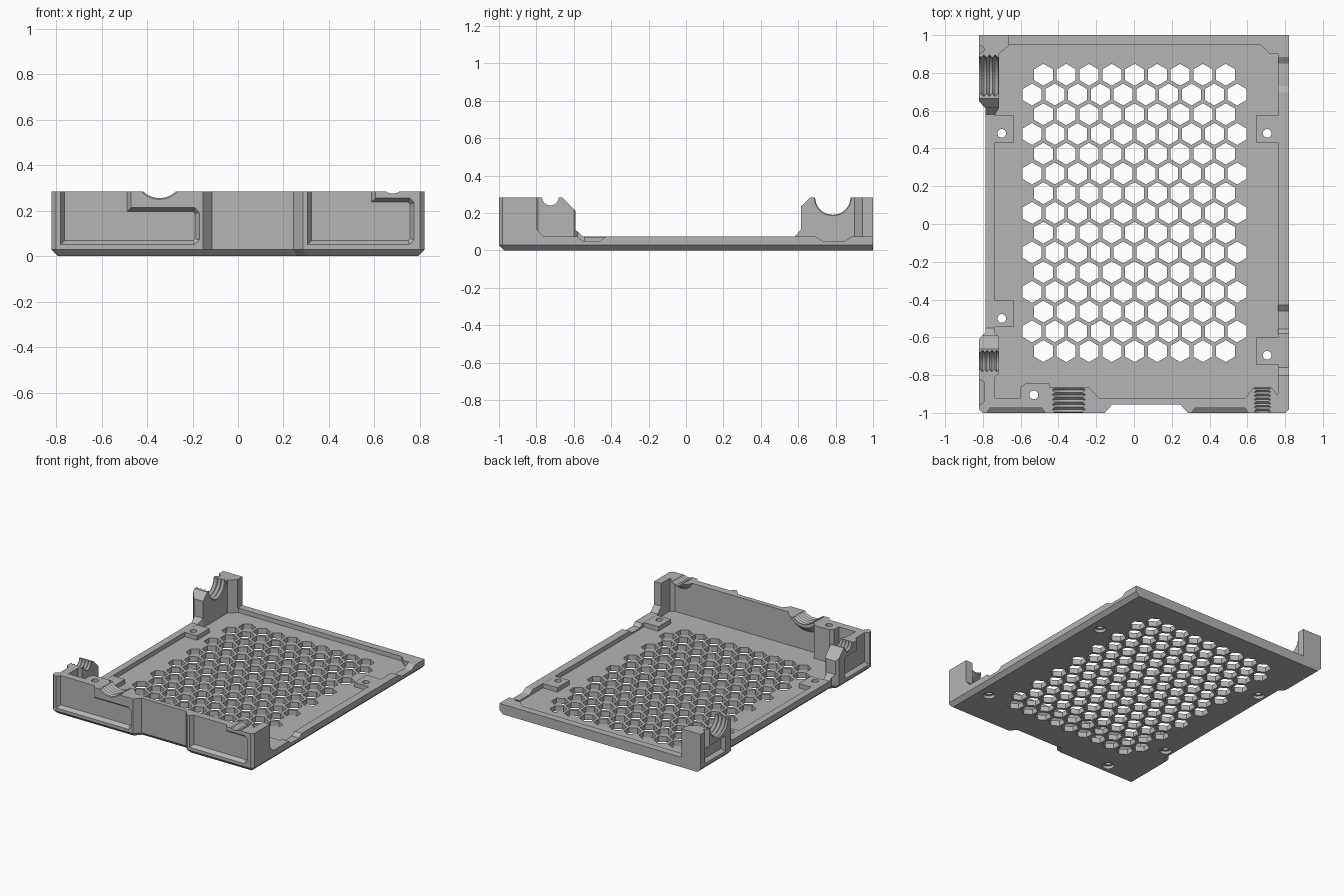
import bpy, bmesh, math
from mathutils import Vector, Matrix

if "Cube" in bpy.data.objects:
    bpy.data.objects.remove(bpy.data.objects["Cube"])

grey = bpy.data.materials.new("plain_grey")
grey.diffuse_color = (0.46, 0.46, 0.46, 1)
grey.use_nodes = True
grey.node_tree.nodes["Principled BSDF"].inputs["Base Color"].default_value = grey.diffuse_color


def finish(name, bm):
    bmesh.ops.recalc_face_normals(bm, faces=bm.faces)
    me = bpy.data.meshes.new(name)
    bm.to_mesh(me)
    bm.free()
    me.materials.append(grey)
    ob = bpy.data.objects.new(name, me)
    bpy.context.collection.objects.link(ob)
    return ob


def inset(pts, d):
    """Shift every side of a counter-clockwise outline inwards by d."""
    out, n = [], len(pts)
    for i in range(n):
        p0, p, p1 = (Vector(pts[(i + k) % n]) for k in (-1, 0, 1))
        a, b = (p - p0).normalized(), (p1 - p).normalized()
        na, nb = Vector((-a.y, a.x)), Vector((-b.y, b.x))
        out.append(tuple(p + (na + nb) * (d / (1 + na.dot(nb)))))
    return out


AXES = {"x": lambda u, v, w: (w, u, v), "y": lambda u, v, w: (u, w, v), "z": lambda u, v, w: (u, v, w)}


def loft(name, axis, layers):
    """Stack matching outlines along an axis: layers = [(position, outline), ...]."""
    bm = bmesh.new()
    rings = [[bm.verts.new(AXES[axis](u, v, w)) for u, v in pts] for w, pts in layers]
    n = len(rings[0])
    for a, b in zip(rings, rings[1:]):
        for i in range(n):
            bm.faces.new((a[i], a[(i + 1) % n], b[(i + 1) % n], b[i]))
    bm.faces.new(rings[0])
    bm.faces.new(rings[-1])
    return finish(name, bm)


def prism(name, axis, pts, lo, hi):
    return loft(name, axis, [(lo, pts), (hi, pts)])


def rect(x0, x1, y0, y1):
    return [(x0, y0), (x1, y0), (x1, y1), (x0, y1)]


def circle(cx, cy, r, n=32):
    return [(cx + r * math.cos(2 * math.pi * i / n), cy + r * math.sin(2 * math.pi * i / n)) for i in range(n)]


def boolean(ob, tool, op):
    m = ob.modifiers.new("cut", "BOOLEAN")
    m.operation, m.object, m.solver = op, tool, "EXACT"
    bpy.context.view_layer.update()
    me = bpy.data.meshes.new_from_object(ob.evaluated_get(bpy.context.evaluated_depsgraph_get()))
    ob.modifiers.clear()
    ob.data = me
    bpy.data.objects.remove(tool)


def cut(tool):
    boolean(tray, tool, "DIFFERENCE")


def add(tool):
    boolean(tray, tool, "UNION")


# Outer block with bevelled underside; the back edge stays square
plan = [(-.82, -.98), (-.8, -1), (-.155, -1), (-.115, -.955), (.245, -.955), (.285, -1), (.8, -1),
        (.82, -.98), (.82, 1), (-.82, 1), (-.82, .65), (-.785, .61), (-.785, -.57), (-.82, -.61)]
foot = [(x, 1 if y > .9 else y) for x, y in inset(plan, .028)]
tray = loft("tray", "z", [(0, foot), (.028, plan), (.283, plan)])

# Inner cavity
cut(prism("cavity", "z", [
    (-.735, -.92), (-.6, -.92), (-.6, -.865), (-.575, -.845), (-.45, -.845), (-.43, -.92), (.735, -.92),
    (.762, -.9), (.762, .9), (.72, .9), (.67, .947), (-.66, .947), (-.715, .9), (-.715, .615),
    (-.735, .58), (-.735, -.58), (-.715, -.6), (-.715, -.79), (-.735, -.81)], .04, .5))

# Low right rim with two shallow dips, low left rim between posts, low back rim
cut(prism("right_rim_cut", "x", [
    (-.8, .4), (-.8, .115), (-.76, .073), (-.58, .073), (-.555, .05), (-.46, .05), (-.43, .073),
    (.695, .073), (.73, .05), (.85, .05), (.885, .073), (1.1, .073), (1.1, .4)], .7, 1))
cut(prism("left_rim_cut", "x", [
    (-.78, .4), (-.66, .28), (-.59, .21), (-.59, .11), (-.55, .073), (.58, .073),
    (.615, .11), (.615, .235), (.665, .283), (.785, .4)], -1, -.6))
cut(prism("back_rim_cut", "z", rect(-.665, .9, .5, 1.1), .073, .5))

# Conical bosses behind the front wall
for name, x, z, r0, r1 in (("large_boss", -.345, .359, .18, .13), ("small_boss", .68, .32, .095, .06)):
    boss = loft(name, "y", [(-.94, circle(x, z, r0 + .015)), (-.865, circle(x, z, r1))])
    boolean(boss, prism("boss_trim", "z", rect(-1, 1, -1.2, 0), .283, 1), "DIFFERENCE")
    add(boss)

# Recessed panels with sloped edges on the front and on the left corner posts
front_left = [(-.78, .05), (-.19, .05), (-.17, .07), (-.17, .19), (-.19, .213), (-.47, .213), (-.47, .4), (-.78, .4)]
front_right = [(.305, .05), (.755, .05), (.775, .07), (.775, .235), (.755, .255), (.605, .255), (.605, .4), (.305, .4)]
side_front = [(-.96, .05), (-.69, .05), (-.67, .07), (-.67, .19), (-.69, .21), (-.82, .21), (-.82, .4), (-.96, .4)]
side_back = [(.71, .05), (.95, .05), (.95, .4), (.9, .4), (.9, .16), (.71, .16)]
for axis, edge, outlines in (("y", -1, (front_left, front_right)), ("x", -.82, (side_front, side_back))):
    for pts in outlines:
        cut(loft("panel_recess", axis, [(edge - .01, inset(pts, -.006)), (edge, pts), (edge + .026, inset(pts, .018))]))


# Threaded half-round openings
def thread(axis, u, v, r, depth, lo, hi, turns):
    layers = []
    for i in range(2 * turns + 1):
        layers.append((lo + (hi - lo) * i / (2 * turns), circle(u, v, r + (depth if i % 2 else 0))))
    cut(loft("thread", axis, layers))


thread("y", -.345, .359, .104, .013, -1.02, -.84, 7)
thread("y", .68, .33, .055, .01, -1.02, -.84, 9)
thread("x", -.725, .285, .045, .012, -.84, -.69, 6)
thread("x", .785, .285, .095, .015, -.84, -.69, 5)

# Screw tabs along the sides
for x0, x1, y0, y1 in ((-.75, -.635, .432, .575), (-.75, -.635, -.545, -.405),
                       (.645, .78, .432, .575), (.645, .78, -.745, -.6)):
    add(prism("screw_tab", "z", rect(x0, x1, y0, y1), .032, .0725))

# Screw holes with wider recesses underneath
for x, y in ((-.7, .48), (-.7, -.5), (.705, .48), (.705, -.695), (-.53, -.905)):
    cut(prism("screw_hole", "z", circle(x, y, .023, 24), -.1, .5))
    cut(prism("screw_head", "z", circle(x, y, .04, 24), -.1, .022))

# Honeycomb vent holes
bm = bmesh.new()
for row in range(15):
    count = 9 + row % 2
    for i in range(count):
        x, y = .003 + (i - (count - 1) / 2) * .1206, .79 - row * .1045
        bmesh.ops.create_cone(bm, cap_ends=True, segments=6, radius1=.058, radius2=.058, depth=.3,
                              matrix=Matrix.Translation((x, y, .03)))
cut(finish("vent_holes", bm))
